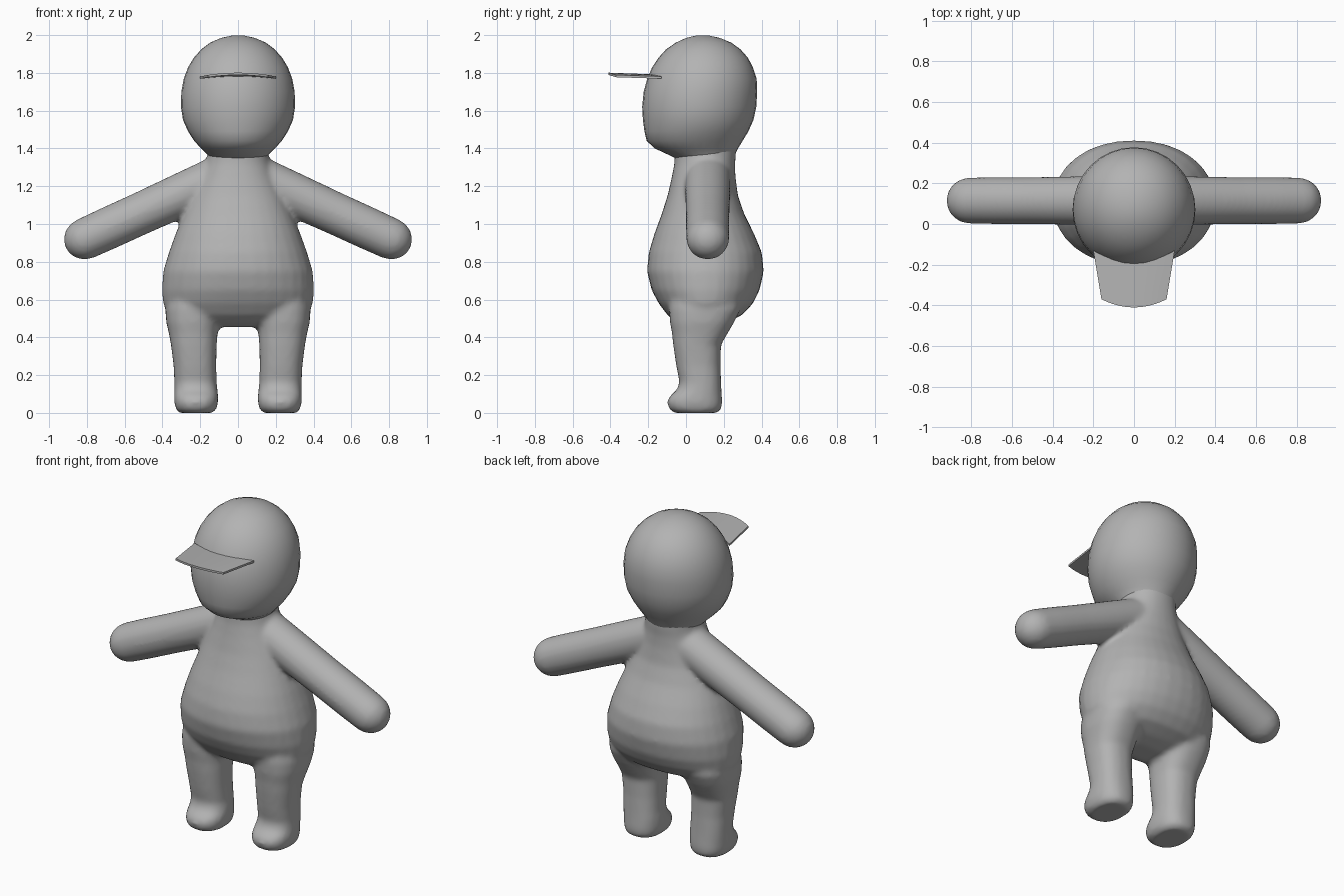
import bpy, bmesh, math
from mathutils import Matrix, Vector

if "Cube" in bpy.data.objects:
    bpy.data.objects.remove(bpy.data.objects["Cube"])

grey = bpy.data.materials.new("plain_grey")
grey.diffuse_color = (0.45, 0.45, 0.45, 1)
grey.use_nodes = True
grey.node_tree.nodes["Principled BSDF"].inputs["Base Color"].default_value = grey.diffuse_color


def loft(bm, rings, sides=32, power=2.0, matrix=Matrix()):
    """Closed skin through rings of (z, x_min, x_max, y_min, y_max)."""
    loops = []
    for z, x0, x1, y0, y1 in rings:
        loop = []
        for i in range(sides):
            a = 2 * math.pi * i / sides
            c, s = math.cos(a), math.sin(a)
            px = math.copysign(abs(c) ** (2 / power), c)
            py = math.copysign(abs(s) ** (2 / power), s)
            p = Vector(((x0 + x1) / 2 + px * (x1 - x0) / 2,
                        (y0 + y1) / 2 + py * (y1 - y0) / 2, z))
            loop.append(bm.verts.new(matrix @ p))
        loops.append(loop)
    for a, b in zip(loops, loops[1:]):
        for i in range(sides):
            j = (i + 1) % sides
            bm.faces.new((a[i], a[j], b[j], b[i]))
    bm.faces.new(loops[0][::-1])
    bm.faces.new(loops[-1])


def finish(name, bm):
    bmesh.ops.recalc_face_normals(bm, faces=bm.faces)
    mesh = bpy.data.meshes.new(name)
    bm.to_mesh(mesh)
    bm.free()
    mesh.materials.append(grey)
    mesh.shade_smooth()
    obj = bpy.data.objects.new(name, mesh)
    bpy.context.collection.objects.link(obj)
    return obj


# Body: torso, legs and arms fused into one soft skin
bm = bmesh.new()
torso = [(0.455, 0.20, 0.00, 0.14), (0.48, 0.30, -0.05, 0.22),
         (0.52, 0.365, -0.10, 0.30), (0.58, 0.397, -0.145, 0.355),
         (0.65, 0.403, -0.182, 0.39), (0.75, 0.396, -0.207, 0.412),
         (0.85, 0.366, -0.197, 0.402), (0.95, 0.33, -0.167, 0.36),
         (1.05, 0.288, -0.13, 0.31), (1.15, 0.245, -0.098, 0.275),
         (1.25, 0.20, -0.075, 0.262), (1.32, 0.172, -0.062, 0.26),
         (1.37, 0.16, -0.06, 0.265), (1.44, 0.16, -0.06, 0.265)]
loft(bm, [(z, -w, w, y0, y1) for z, w, y0, y1 in torso], power=2.15)

leg = [(0.0, 0.135, 0.31, -0.06, 0.165), (0.02, 0.113, 0.33, -0.09, 0.188),
       (0.06, 0.105, 0.338, -0.101, 0.192), (0.09, 0.105, 0.338, -0.085, 0.19),
       (0.12, 0.108, 0.337, -0.05, 0.188), (0.16, 0.113, 0.337, -0.034, 0.186),
       (0.25, 0.115, 0.341, -0.052, 0.183), (0.36, 0.113, 0.355, -0.068, 0.185),
       (0.42, 0.108, 0.366, -0.074, 0.22), (0.48, 0.10, 0.38, -0.085, 0.255),
       (0.55, 0.09, 0.385, -0.09, 0.29), (0.65, 0.12, 0.36, -0.08, 0.28)]
arm = [(0.0, 0.118), (0.2, 0.116), (0.45, 0.112), (0.65, 0.112), (0.78, 0.11)]
arm += [(0.78 + 0.113 * math.sin(a), 0.11 * math.cos(a))
        for a in (0.35, 0.7, 1.0, 1.25, 1.48)]
for side in (-1, 1):
    mirror = Matrix.Diagonal((side, 1, 1, 1))
    loft(bm, leg, power=2.4, matrix=mirror)
    place = (mirror @ Matrix.Translation((0.1, 0.115, 1.245))
             @ Matrix.Rotation(math.radians(114.5), 4, 'Y'))
    loft(bm, [(t, -r, r, -r * 1.03, r * 1.03) for t, r in arm], matrix=place)
body = finish("body", bm)
fuse = body.modifiers.new("fuse", 'REMESH')
fuse.mode = 'VOXEL'
fuse.voxel_size = 0.014
fuse.use_smooth_shade = True
soften = body.modifiers.new("soften", 'SMOOTH')
soften.factor = 0.5
soften.iterations = 8

# Head: rounded dome with a slightly flattened face and narrow chin
bm = bmesh.new()
head = [(1.335, 0.145, -0.03, 0.24), (1.365, 0.16, -0.09, 0.258),
        (1.40, 0.195, -0.165, 0.275), (1.44, 0.232, -0.208, 0.30),
        (1.49, 0.264, -0.22, 0.33), (1.55, 0.291, -0.228, 0.357),
        (1.62, 0.302, -0.232, 0.372), (1.70, 0.30, -0.224, 0.377),
        (1.77, 0.287, -0.205, 0.374), (1.83, 0.264, -0.179, 0.354),
        (1.88, 0.234, -0.146, 0.328), (1.925, 0.194, -0.105, 0.288),
        (1.96, 0.148, -0.054, 0.24), (1.985, 0.09, 0.0, 0.18),
        (1.998, 0.03, 0.055, 0.12)]
loft(bm, [(z, -w, w, y0, y1) for z, w, y0, y1 in head])
finish("head", bm)

# Cap visor: thin arched plate with a curved front edge
bm = bmesh.new()
cols, rows, half = 12, 4, 0.006
layers = []
for dz in (half, -half):
    grid = []
    for r in range(rows + 1):
        v = r / rows
        row = []
        for c in range(cols + 1):
            u = 2 * c / cols - 1
            x = u * (0.20 - 0.04 * v)
            y = (1 - v) * (-0.13 - 0.06 * (1 - u * u)) + v * (-0.37 - 0.04 * (1 - u * u))
            z = 1.775 + 0.012 * (1 - u * u) + 0.008 * v
            row.append(bm.verts.new((x, y, z + dz)))
        grid.append(row)
    layers.append(grid)
    for r in range(rows):
        for c in range(cols):
            bm.faces.new((grid[r][c], grid[r][c + 1], grid[r + 1][c + 1], grid[r + 1][c]))
top, low = layers
rim = [(0, c) for c in range(cols)] + [(r, cols) for r in range(rows)]
rim += [(rows, c) for c in range(cols, 0, -1)] + [(r, 0) for r in range(rows, 0, -1)]
for (a, b), (c, d) in zip(rim, rim[1:] + rim[:1]):
    bm.faces.new((top[a][b], top[c][d], low[c][d], low[a][b]))
visor = finish("cap_visor", bm)
bpy.context.view_layer.objects.active = visor
visor.select_set(True)
bpy.ops.object.shade_smooth_by_angle(angle=math.radians(40))
